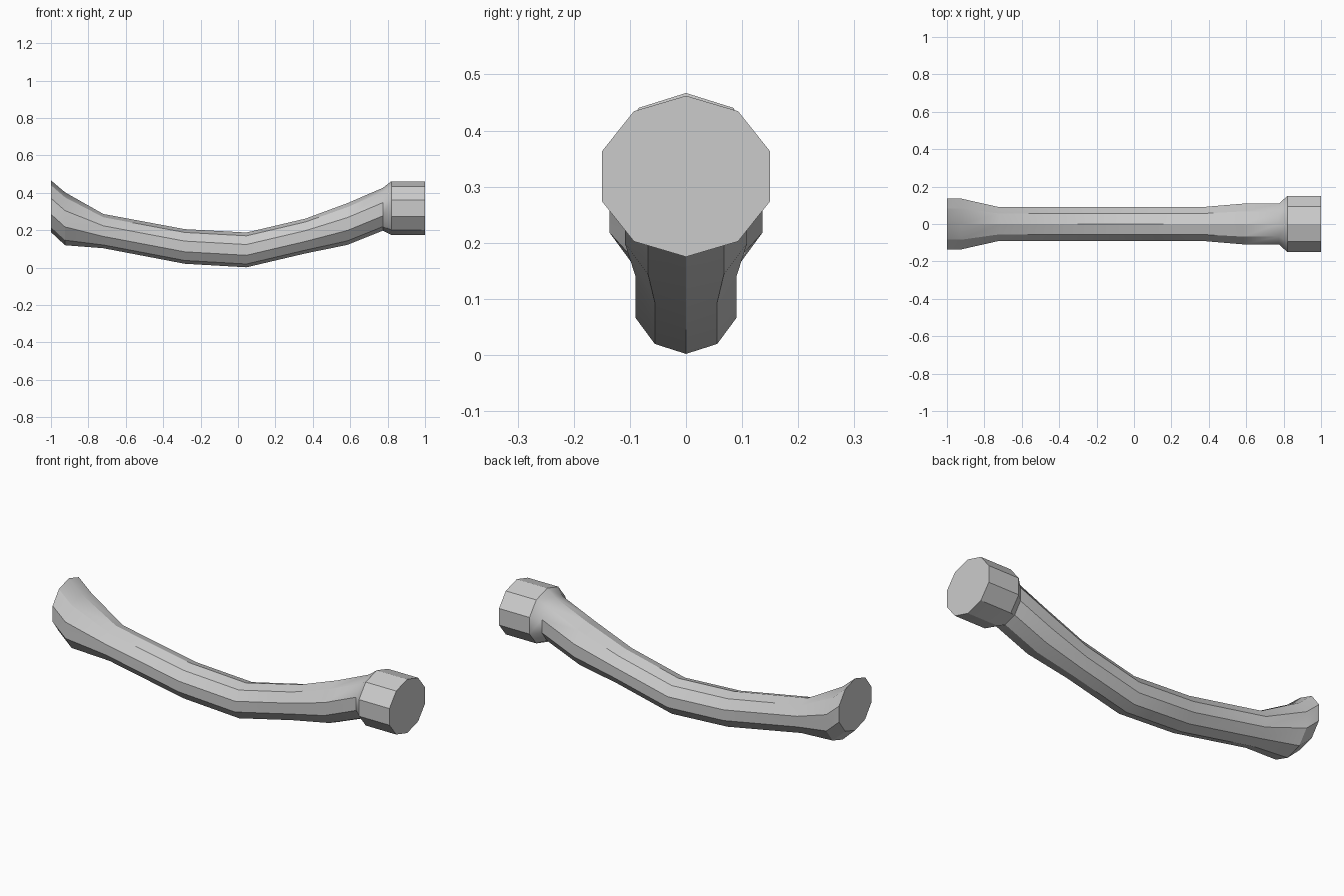
import bpy, bmesh
from math import sin, cos, tau

if "Cube" in bpy.data.objects:
    bpy.data.objects.remove(bpy.data.objects["Cube"])

SIDES = 10
# stations along the handle: x, bottom z, top z, half width in y
STATIONS = [
    (-1.00, 0.190, 0.467, 0.136),   # flared left foot
    (-0.925, 0.120, 0.403, 0.136),
    (-0.72, 0.104, 0.287, 0.090),   # grip
    (-0.285, 0.021, 0.206, 0.090),
    (0.045, 0.002, 0.188, 0.090),
    (0.36, 0.076, 0.262, 0.090),
    (0.585, 0.122, 0.345, 0.109),
    (0.775, 0.198, 0.427, 0.109),   # neck
    (0.82, 0.175, 0.462, 0.150),    # right collar
    (1.00, 0.175, 0.462, 0.150),
]


def ring(bm, x, low, high, half_width):
    """Upright ten-sided section with a corner at the top."""
    mid, rz, ry = (low + high) / 2, (high - low) / 2, half_width / sin(tau / 5)
    return [bm.verts.new((x, ry * sin(tau * i / SIDES), mid + rz * cos(tau * i / SIDES)))
            for i in range(SIDES)]


# handle: sections lofted along x, with flat end caps
bm = bmesh.new()
rings = [ring(bm, *s) for s in STATIONS]
for a, b in zip(rings, rings[1:]):
    for i in range(SIDES):
        j = (i + 1) % SIDES
        bm.faces.new((a[i], a[j], b[j], b[i]))
bm.faces.new(rings[0])
bm.faces.new(rings[-1])
bmesh.ops.recalc_face_normals(bm, faces=bm.faces)

mesh = bpy.data.meshes.new("curved_handle")
bm.to_mesh(mesh)
bm.free()
handle = bpy.data.objects.new("curved_handle", mesh)
bpy.context.collection.objects.link(handle)

# soft along the length, crisp long edges
bpy.context.view_layer.objects.active = handle
handle.select_set(True)
bpy.ops.object.shade_smooth_by_angle()
